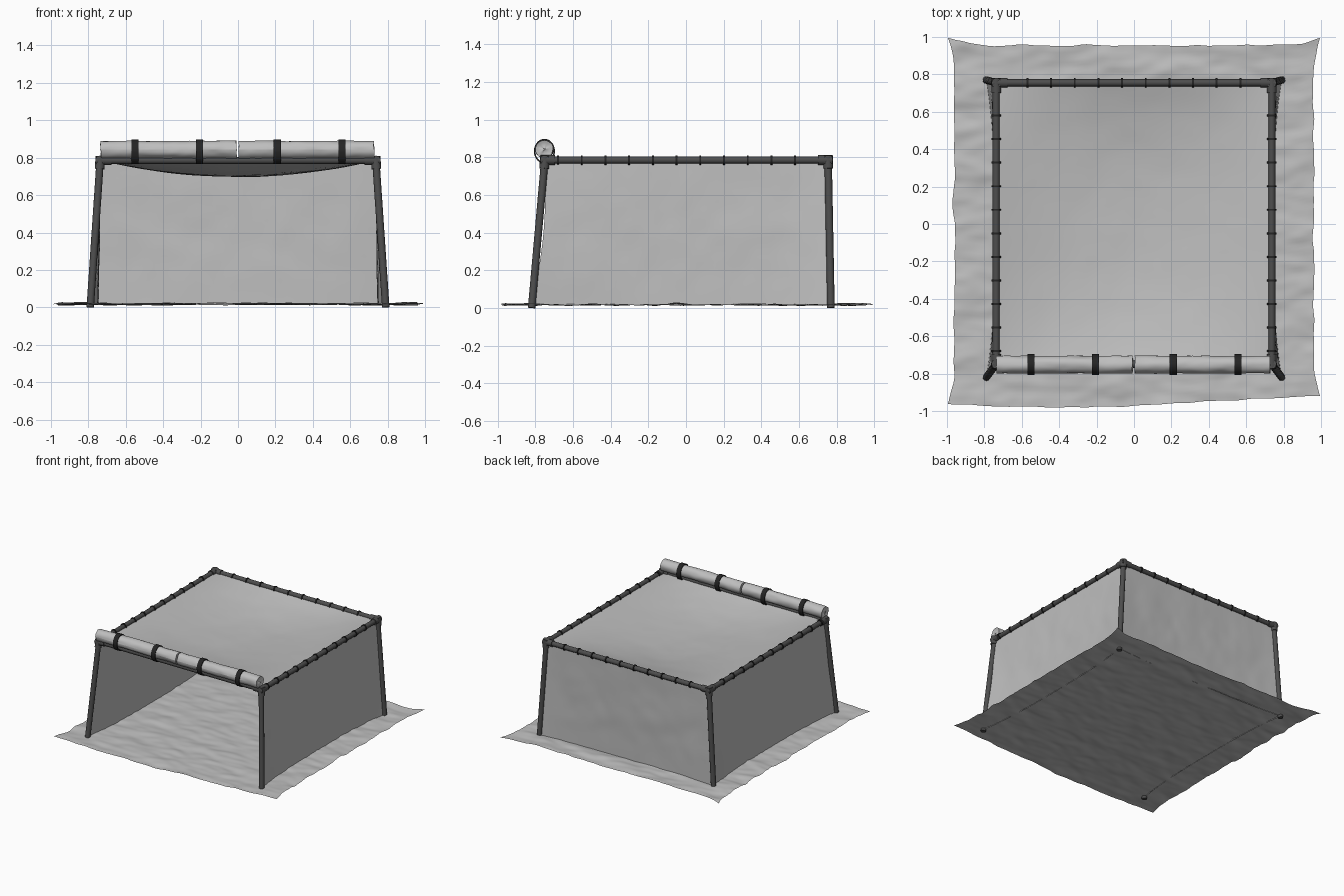
import bpy, math
from mathutils import Vector, noise

if "Cube" in bpy.data.objects:
    bpy.data.objects.remove(bpy.data.objects["Cube"])


def material(name, value):
    m = bpy.data.materials.new(name)
    m.use_nodes = True
    col = (value, value, value, 1)
    m.diffuse_color = col
    m.node_tree.nodes["Principled BSDF"].inputs["Base Color"].default_value = col
    return m


CLOTH = material("pale grey cloth", 0.52)
METAL = material("dark grey metal", 0.075)
STRAP = material("black strap", 0.018)

HALF, TOP = 0.737, 0.785          # frame half width and pole height
FRONT, BACK = -0.75, 0.755        # frame depth limits


def wrinkle(x, y, z=0.0):
    p = Vector((x, y, z))
    return noise.noise(p) + 0.5 * noise.noise(p * 2.3)


def finish(ob, mat):
    ob.data.materials.append(mat)
    bpy.ops.object.select_all(action='DESELECT')
    ob.select_set(True)
    bpy.context.view_layer.objects.active = ob
    bpy.ops.object.shade_smooth_by_angle(angle=math.radians(40))
    return ob


def sheet(name, nu, nv, func, mat, flip=False):
    """Surface from func(u, v), with both parameters running from -1 to 1."""
    verts = [func(2 * i / nu - 1, 2 * j / nv - 1)
             for j in range(nv + 1) for i in range(nu + 1)]
    faces = []
    for j in range(nv):
        for i in range(nu):
            a = j * (nu + 1) + i
            f = (a, a + 1, a + nu + 2, a + nu + 1)
            faces.append(f[::-1] if flip else f)
    me = bpy.data.meshes.new(name)
    me.from_pydata(verts, [], faces)
    ob = bpy.data.objects.new(name, me)
    bpy.context.collection.objects.link(ob)
    return finish(ob, mat)


def rod(name, a, b, radius, mat, sides=16):
    a, b = Vector(a), Vector(b)
    bpy.ops.mesh.primitive_cylinder_add(vertices=sides, radius=radius,
                                        depth=(b - a).length, location=(a + b) / 2)
    ob = bpy.context.object
    ob.name = name
    ob.rotation_euler = (b - a).to_track_quat('Z', 'Y').to_euler()
    return finish(ob, mat)


# Ground sheet with pulled corners and a rumpled surface
def ground(u, v):
    def inset(t):
        return 0.035 * (1 - max(0, (abs(t) - 0.75) / 0.25) ** 2)
    x = u * (0.995 - inset(v) + 0.012 * wrinkle(v * 5, u * 2, 7))
    back = 0.995 - inset(u) * 1.15 + 0.008 * wrinkle(u * 6, 3)
    front = -0.95 - 0.03 * math.cos((u + 0.4) * 2) + 0.008 * wrinkle(u * 6, 9)
    y = front + (back - front) * (v + 1) / 2
    rim = max(abs(u), abs(v)) ** 6
    z = 0.018 + (0.009 + 0.003 * rim) * wrinkle(x * 4, y * 9)
    return x, y, max(0.003, z)


sheet("ground_sheet", 110, 110, ground, CLOTH)


# Roof sagging toward the middle
def roof(u, v):
    sag = 0.088 * (1 - u * u) * (1 - abs(v) ** 2.5)
    y = (FRONT + BACK) / 2 + v * (BACK - FRONT) / 2
    return u * HALF, y, TOP - sag - 0.003 * (1 - u * u) * wrinkle(u * 3, v * 3)


sheet("roof_sheet", 48, 48, roof, CLOTH)


# Side and back walls, flaring to the feet at their corners
def side_wall(s):
    def func(u, v):
        t = (v + 1) / 2
        low = 1 - t
        y0 = FRONT - 0.07 * low + 0.028 * math.sin(math.pi * t)
        y1 = BACK + 0.015 * low
        loose = 0.006 * math.sin(math.pi * t) * (1 - u ** 6)
        x = HALF + low * (0.008 + 0.045 * abs(u) ** 3) + loose * wrinkle(u * 4, t * 3, s)
        return s * x, y0 + (y1 - y0) * (u + 1) / 2, 0.015 + t * (TOP - 0.015)
    return func


def back_wall(u, v):
    t = (v + 1) / 2
    low = 1 - t
    loose = 0.006 * math.sin(math.pi * t) * (1 - u ** 6)
    y = BACK - 0.008 * low + low * 0.025 * abs(u) ** 3 + loose * wrinkle(u * 4, t * 3, 5)
    return u * (HALF + 0.05 * low), y, 0.015 + t * (TOP - 0.015)


sheet("left_wall", 48, 24, side_wall(1), CLOTH)
sheet("right_wall", 48, 24, side_wall(-1), CLOTH, True)
sheet("back_wall", 48, 24, back_wall, CLOTH, True)

# Frame poles, legs and corner joints
for s, side in ((1, "left"), (-1, "right")):
    rod(side + "_top_pole", (s * HALF, FRONT, TOP), (s * HALF, BACK, TOP), 0.019, METAL)
    for y, foot, end, d in ((FRONT, -0.82, "front", 1), (BACK, 0.77, "back", -1)):
        corner = Vector((s * HALF, y, TOP))
        base = Vector((s * 0.79, foot, 0))
        tag = end + "_" + side
        rod(tag + "_leg", base, corner, 0.02, METAL)
        down = (base - corner).normalized() * 0.045
        rod(tag + "_leg_sleeve", corner - down * 0.5, corner + down, 0.026, METAL)
        rod(tag + "_side_sleeve", corner - Vector((0, d * 0.022, 0)),
            corner + Vector((0, d * 0.055, 0)), 0.026, METAL)
        rod(tag + "_cross_sleeve", corner + Vector((s * 0.022, 0, 0)),
            corner - Vector((s * 0.06, 0, 0)), 0.025, METAL)
for y, end in ((FRONT, "front"), (BACK, "back")):
    rod(end + "_top_pole", (-HALF, y, TOP), (HALF, y, TOP), 0.019, METAL)

# Lacing rings along the side and back poles
for i in range(11):
    y = -0.68 + i * 0.126
    for s in (1, -1):
        rod("side_lacing_ring", (s * HALF, y - 0.005, TOP), (s * HALF, y + 0.005, TOP),
            0.025, STRAP)
for i in range(10):
    x = -0.57 + i * 0.1265
    rod("back_lacing_ring", (x - 0.005, BACK, TOP), (x + 0.005, BACK, TOP), 0.025, STRAP)

# Rolled front flap in two halves, with capped ends
ROLL_Y, ROLL_Z = -0.752, 0.843


def roll(x0, x1):
    def func(u, v):
        a = math.pi * u
        cap = max(0, (abs(v) - 0.9) / 0.1)
        t = max(-1, min(1, v / 0.9))
        x = (x0 + x1) / 2 + t * (x1 - x0) / 2
        c, s = math.cos(a), math.sin(a)
        x += 0.005 * wrinkle(c, s, x0 * 4 + t)
        r = 0.047 + 0.004 * wrinkle(x * 7, c * 1.2, s * 1.2)
        r *= 1 - cap
        x -= math.copysign(0.006 * abs(math.sin(cap * 3 * math.pi)), v)
        return x, ROLL_Y + r * c, ROLL_Z + r * s
    return func


sheet("right_flap_roll", 24, 80, roll(-0.735, -0.008), CLOTH, True)
sheet("left_flap_roll", 24, 80, roll(0.003, 0.728), CLOTH, True)


# Straps looping around the roll and the front pole
def strap(xc):
    def func(u, v):
        a = math.pi * u
        w = 0.019 if abs(v) < 0.9 else 0.018
        r = 1.0 if abs(v) < 0.9 else 0.86
        x = xc + math.copysign(w, v)
        return x, ROLL_Y + 0.056 * r * math.cos(a), 0.832 + 0.066 * r * math.sin(a)
    return func


for xc in (-0.55, -0.205, 0.21, 0.557):
    sheet("flap_strap", 28, 3, strap(xc), STRAP, True)
